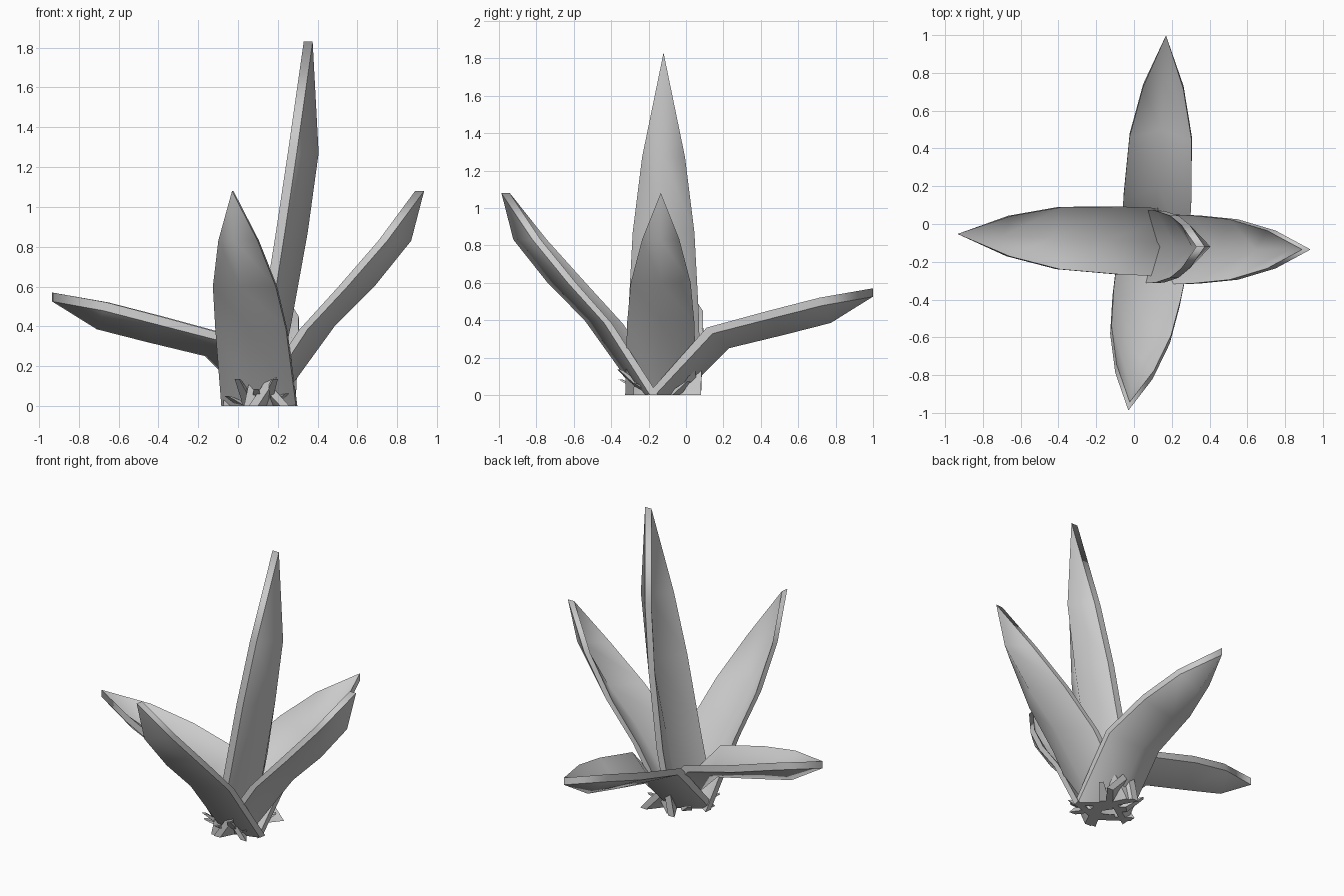
import bpy, bmesh, math
from mathutils import Matrix, Vector

if "Cube" in bpy.data.objects:
    bpy.data.objects.remove(bpy.data.objects["Cube"])

T = 0.045  # leaf thickness


def finish(name, bm, matrix):
    bmesh.ops.recalc_face_normals(bm, faces=bm.faces)
    me = bpy.data.meshes.new(name)
    bm.to_mesh(me)
    bm.free()
    me.transform(matrix)
    ob = bpy.data.objects.new(name, me)
    bpy.context.collection.objects.link(ob)


def leaf(name, stations, origin, angle):
    """Folded thick blade: each station is inner rim (r, z), outer midrib (r, z), half width."""
    bm = bmesh.new()
    rings = []
    for er, ez, mr, mz, w in stations:
        e, m = Vector((er, 0, ez)), Vector((mr, 0, mz))
        d = (m - e).normalized() * T
        side = Vector((0, w, 0))
        if w == 0:  # closed tip
            a, b = bm.verts.new(e), bm.verts.new(e + d)
            rings.append([a, a, a, b, b, b])
        else:
            pts = (e - side, m - d, e + side, e + d + side, m, e + d - side)
            rings.append([bm.verts.new(p) for p in pts])
    rims = set()
    for lo, hi in zip(rings, rings[1:]):
        for i in range(6):
            j = (i + 1) % 6
            f = bm.faces.new(list(dict.fromkeys((lo[i], lo[j], hi[j], hi[i]))))
            f.smooth = True
            if i in (2, 5):
                rims.add(f)
    b = rings[0]
    rims.add(bm.faces.new((b[0], b[1], b[4], b[5])))
    rims.add(bm.faces.new((b[1], b[2], b[3], b[4])))
    # crisp rims, soft blade surfaces
    for ed in bm.edges:
        if len({f in rims for f in ed.link_faces}) == 2:
            ed.smooth = False
    finish(name, bm, Matrix.Translation((*origin, 0)) @ Matrix.Rotation(math.radians(angle), 4, 'Z'))


def spike(name, angle, length, height):
    """Small tapered root shoot resting on the ground."""
    bm = bmesh.new()
    bmesh.ops.create_cube(bm, size=1)
    for v in bm.verts:
        top = v.co.z > 0
        v.co.x = (length if top else 0.08) + v.co.x * (0.02 if top else 0.06)
        v.co.y *= 0.025 if top else 0.06
        v.co.z = height + v.co.x * 0.1 - 0.02 if top else 0
    finish(name, bm, Matrix.Translation((0.1, -0.12, 0)) @ Matrix.Rotation(math.radians(angle), 4, 'Z'))


tall = [(0.03, 0, 0.18, 0, 0.195), (0.115, 0.4, 0.265, 0.4, 0.19),
        (0.19, 0.87, 0.35, 0.87, 0.165), (0.25, 1.27, 0.405, 1.27, 0.115),
        (0.33, 1.83, 0.375, 1.83, 0)]
upright = [(0.12, 0, 0.26, 0, 0.19), (0.37, 0.38, 0.55, 0.4, 0.18),
           (0.57, 0.6, 0.75, 0.6, 0.16), (0.77, 0.83, 0.935, 0.83, 0.1),
           (0.955, 1.08, 1.0, 1.08, 0)]
drooping = [(-0.2, 0, -0.02, 0, 0.18), (0.12, 0.36, 0.23, 0.25, 0.18),
            (0.45, 0.45, 0.52, 0.32, 0.165), (0.72, 0.52, 0.775, 0.385, 0.107),
            (1.0, 0.57, 1.0, 0.525, 0)]

# Five leaves
leaf("tall_leaf", tall, (0, -0.12), 0)
leaf("right_leaf", upright, (-0.065, -0.135), 0)
leaf("front_leaf", upright, (0.13, 0), -99.2)
leaf("back_leaf", drooping, (0.117, 0), 87)
leaf("left_leaf", drooping, (0.065, -0.093), 177.7)

# Root shoots around the base
for i, (a, l, h) in enumerate([(-70, 0.25, 0.13), (-115, 0.24, 0.13), (-92, 0.23, 0.08),
                               (-48, 0.21, 0.06), (-140, 0.2, 0.05), (40, 0.2, 0.07),
                               (135, 0.2, 0.07)]):
    spike(f"root_shoot_{i + 1}", a, l, h)
